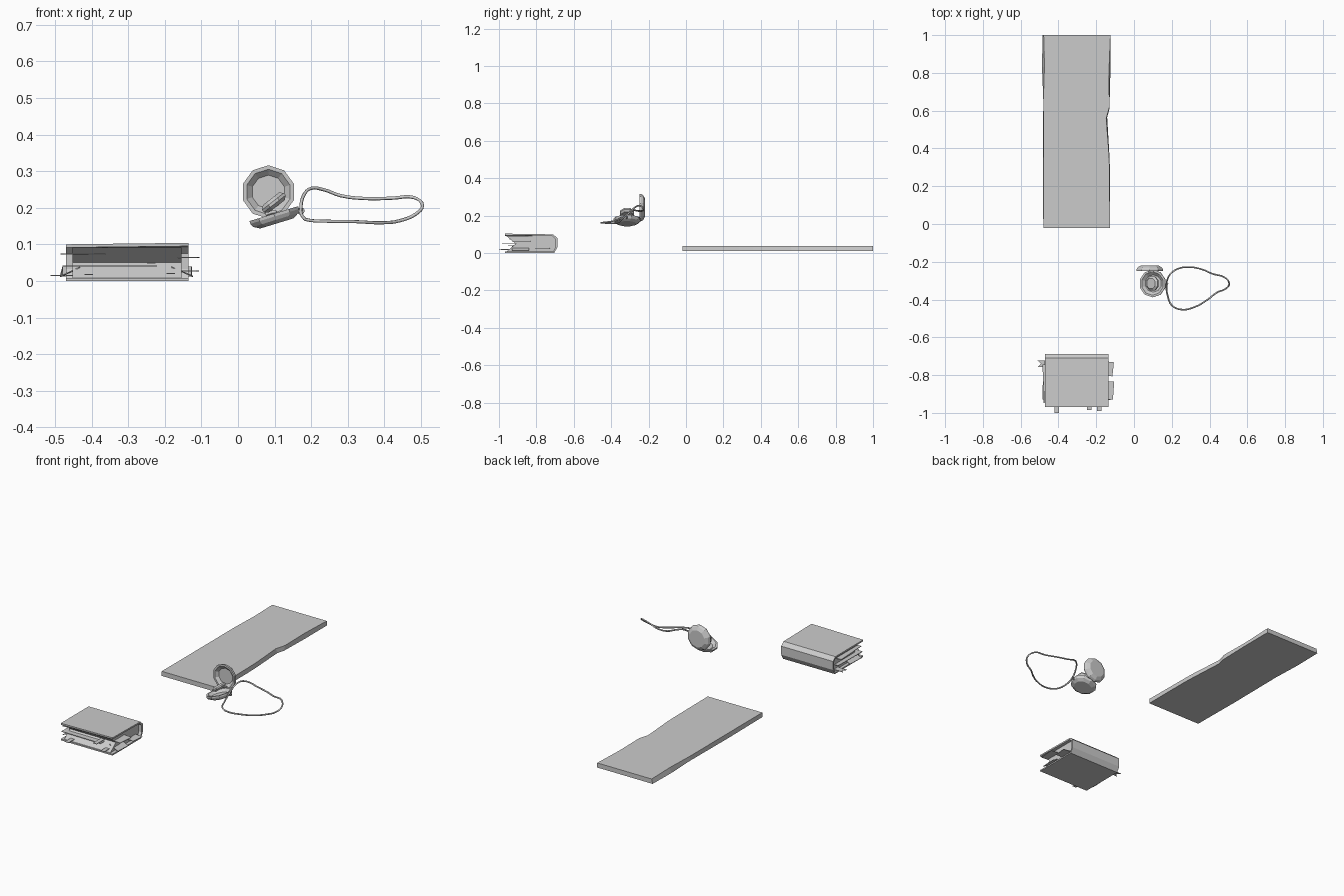
import bpy, bmesh, math
from mathutils import Vector

if "Cube" in bpy.data.objects:
    bpy.data.objects.remove(bpy.data.objects["Cube"])


def finish(bm, name):
    bmesh.ops.recalc_face_normals(bm, faces=bm.faces)
    mesh = bpy.data.meshes.new(name)
    bm.to_mesh(mesh)
    bm.free()
    ob = bpy.data.objects.new(name, mesh)
    bpy.context.collection.objects.link(ob)
    return ob


def bridge(name, a, b):
    """Solid between two matching outlines."""
    bm = bmesh.new()
    va, vb = [bm.verts.new(p) for p in a], [bm.verts.new(p) for p in b]
    n = len(a)
    bm.faces.new(va)
    bm.faces.new(vb)
    for i in range(n):
        j = (i + 1) % n
        bm.faces.new((va[i], va[j], vb[j], vb[i]))
    return finish(bm, name)


def along_x(name, profile, x0, x1):
    return bridge(name, [(x0, y, z) for y, z in profile], [(x1, y, z) for y, z in profile])


def lathe(name, profile, sides, loc, rot):
    """Turn (radius, height) points around z; end points lie on the axis."""
    bm = bmesh.new()
    rings = []
    for r, h in profile:
        if r == 0:
            rings.append([bm.verts.new((0, 0, h))] * sides)
        else:
            rings.append([bm.verts.new((r * math.cos(2 * math.pi * (k + .5) / sides),
                                        r * math.sin(2 * math.pi * (k + .5) / sides), h))
                          for k in range(sides)])
    for a, b in zip(rings, rings[1:]):
        for k in range(sides):
            j = (k + 1) % sides
            bm.faces.new(list(dict.fromkeys((a[k], a[j], b[j], b[k]))))
    ob = finish(bm, name)
    ob.location = loc
    ob.rotation_euler = [math.radians(d) for d in rot]
    return ob


def cord(name, points, radius, cyclic=True):
    cu = bpy.data.curves.new(name, 'CURVE')
    cu.dimensions = '3D'
    cu.bevel_depth = radius
    cu.bevel_resolution = 1
    cu.resolution_u = 4
    sp = cu.splines.new('BEZIER')
    sp.bezier_points.add(len(points) - 1)
    for bp, p in zip(sp.bezier_points, points):
        bp.co = p
        bp.handle_left_type = bp.handle_right_type = 'AUTO'
    sp.use_cyclic_u = cyclic
    ob = bpy.data.objects.new(name, cu)
    bpy.context.collection.objects.link(ob)
    return ob


# Worn plank: top outline slightly chipped against the bottom one
bottom = [(-.48, -.02), (-.127, -.02), (-.127, .28), (-.13, .36), (-.142, .565),
          (-.13, .61), (-.125, .8), (-.125, 1), (-.484, 1), (-.487, .83), (-.48, .65), (-.483, .3)]
top = [(-.48, -.02), (-.127, -.02), (-.13, .28), (-.132, .36), (-.147, .56),
       (-.13, .62), (-.133, .8), (-.125, 1), (-.478, 1), (-.474, .83), (-.48, .65), (-.48, .3)]
bridge("plank", [(x, y, .012) for x, y in bottom], [(x, y, .039) for x, y in top])

# Book cover: one folded strip with a bulging spine at the back
cover = [(-.968, 0), (-.705, 0), (-.688, .03), (-.688, .08), (-.71, .1), (-.968, .1),
         (-.968, .091), (-.715, .091), (-.698, .075), (-.698, .033), (-.71, .008), (-.968, .008)]
book = along_x("book_cover", cover, -.47, -.135)
for v in book.data.vertices:
    if v.co.x > -.2 and v.co.y < -.9 and v.co.z > .08:
        v.co.z += .004

# Page block with hollow fore-edge
along_x("page_block", [(-.96, .008), (-.91, .05), (-.96, .091), (-.712, .091),
                       (-.697, .075), (-.697, .033), (-.708, .008)], -.452, -.154)


# Loose sheets and markers poking out of the pages
def sheet(name, x0, x1, y0, y1, z, turn=0, droop=0, notch=0):
    c = Vector(((x0 + x1) / 2, (y0 + y1) / 2, z))
    t = math.radians(turn)
    out = []
    for dz in (-.0015, .0015):
        ring = []
        for x, y in ((x0, y0), (x1, y0), (x1, y1), (x0, y1), (x0 + notch, (y0 + y1) / 2)):
            dx, dy = x - c.x, y - c.y
            ring.append((c.x + dx * math.cos(t) - dy * math.sin(t),
                         c.y + dx * math.sin(t) + dy * math.cos(t), z + dz + droop * dx))
        out.append(ring)
    return bridge(name, *out)


sheet("loose_sheet_upper_left", -.48, -.33, -.94, -.74, .073, 3)
sheet("loose_sheet_upper_right", -.25, -.108, -.925, -.83, .064, -4)
sheet("loose_sheet_middle", -.478, -.22, -.95, -.73, .041, -1)
sheet("loose_sheet_lower_right", -.24, -.11, -.80, -.725, .027, -6)
sheet("ribbon_marker", -.512, -.40, -.758, -.722, .015, 0, 0, .02)
sheet("bent_sheet_left", -.484, -.43, -.93, -.83, .025, -2, .45)
sheet("bent_sheet_right", -.18, -.124, -.93, -.84, .025, -2, -.45)
for i, (x, z, y) in enumerate([(-.408, .017, -1), (-.237, .049, -.985), (-.184, .02, -.99)]):
    sheet("page_marker_%d" % (i + 1), x - .012, x + .012, y, -.80, z)

# Open locket: two faceted bowls and a small tilted medallion
bowl = [(0, 0), (.05, 0), (.068, .01), (.073, .02), (.073, .028), (.062, .028), (.046, .013), (0, .013)]
lathe("locket_lid", bowl, 10, (.083, -.22, .243), (90, 0, 0))
lathe("locket_base", bowl, 10, (.106, -.315, .157), (0, -17, 0))
lathe("medallion", [(0, -.013), (.03, -.013), (.041, -.004), (.041, .004), (.03, .013), (0, .013)],
      8, (.098, -.315, .214), (0, -38, 0))

# Hinge pin, cord eyelet and hanging cord
cord("locket_hinge", [(.075, -.25, .182), (.09, -.25, .187), (.105, -.25, .19)], .005, False)
cord("cord_eyelet", [(.163, -.317, .19), (.17, -.317, .198), (.179, -.317, .194), (.172, -.317, .184)], .003)
cord("cord_loop", [(.172, -.325, .2), (.18, -.285, .235), (.2, -.257, .253), (.235, -.236, .249),
                   (.28, -.228, .233), (.35, -.237, .225), (.42, -.265, .226), (.48, -.283, .228),
                   (.504, -.315, .206), (.485, -.343, .182), (.44, -.362, .164), (.39, -.40, .159),
                   (.32, -.44, .162), (.25, -.453, .163), (.2, -.43, .165), (.177, -.375, .175)], .0045)
